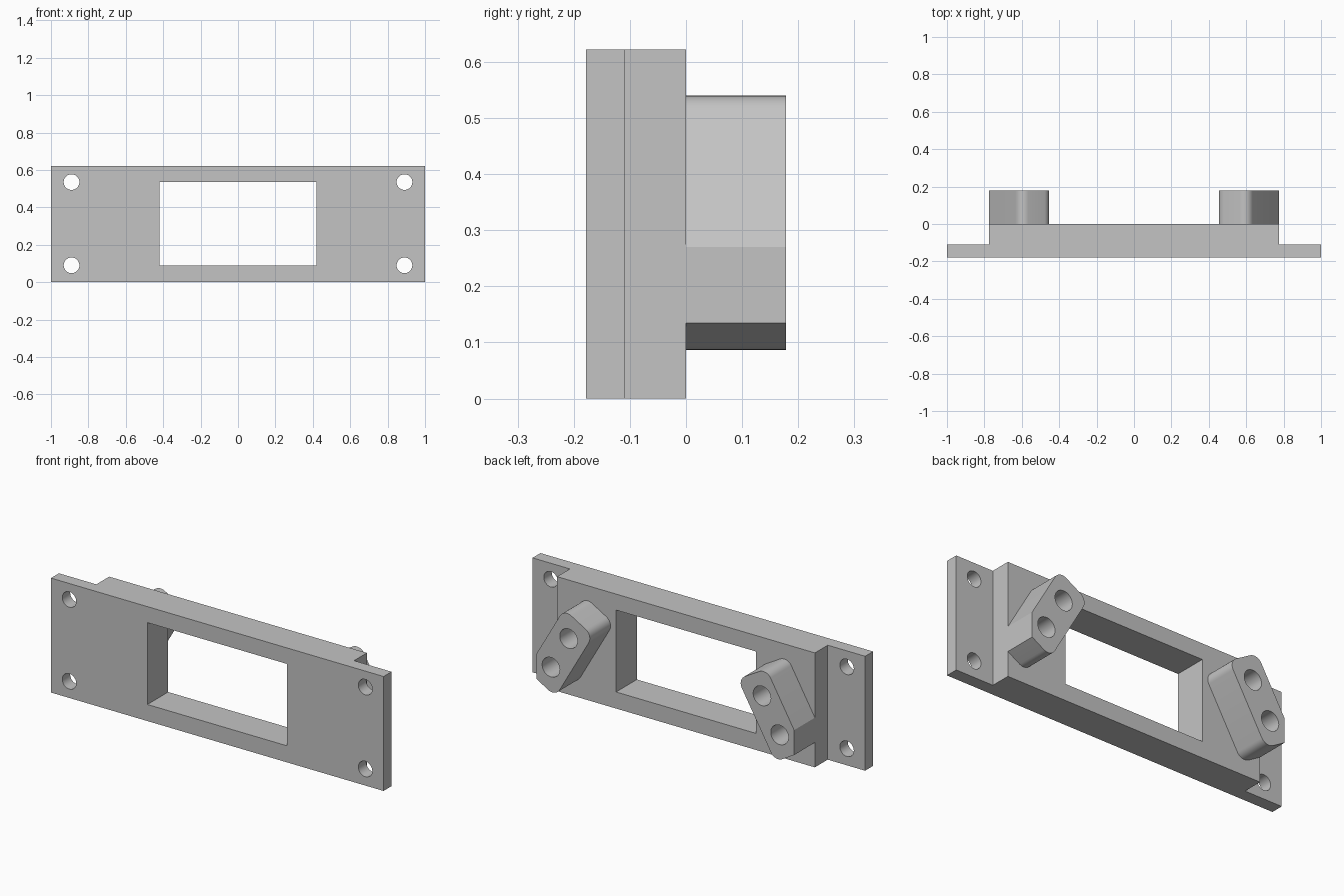
import bpy, bmesh, math
from mathutils import Vector

cube = bpy.data.objects.get("Cube")
if cube:
    bpy.data.objects.remove(cube, do_unlink=True)

grey = bpy.data.materials.new("plain grey")
grey.use_nodes = True
colour = (0.55, 0.55, 0.55, 1)
grey.diffuse_color = colour
grey.node_tree.nodes["Principled BSDF"].inputs["Base Color"].default_value = colour

HEIGHT = 0.622
FRONT, STEP, BACK = -0.178, -0.11, 0.178
SHOULDER = 0.775


def prism(name, points, sweep):
    """Extrude a closed outline of 3D points along a vector."""
    bm = bmesh.new()
    face = bm.faces.new([bm.verts.new(p) for p in points])
    result = bmesh.ops.extrude_face_region(bm, geom=[face])
    moved = [g for g in result["geom"] if isinstance(g, bmesh.types.BMVert)]
    bmesh.ops.translate(bm, verts=moved, vec=sweep)
    bmesh.ops.recalc_face_normals(bm, faces=bm.faces)
    mesh = bpy.data.meshes.new(name)
    bm.to_mesh(mesh)
    bm.free()
    mesh.materials.append(grey)
    obj = bpy.data.objects.new(name, mesh)
    bpy.context.collection.objects.link(obj)
    return obj


def arc(cx, cy, r, start, end, steps):
    return [(cx + r * math.cos(math.radians(start + (end - start) * i / steps)),
             cy + r * math.sin(math.radians(start + (end - start) * i / steps)))
            for i in range(steps + 1)]


def cut(target, outline, y0, y1):
    """Cut an x-z outline through the target along y."""
    cutter = prism("cutter", [(x, y0, z) for x, z in outline], (0, y1 - y0, 0))
    cutter.hide_render = True
    mod = target.modifiers.new("cut", "BOOLEAN")
    mod.operation = "DIFFERENCE"
    mod.solver = "EXACT"
    mod.object = cutter
    bpy.context.view_layer.objects.active = target
    bpy.ops.object.modifier_apply(modifier=mod.name)
    bpy.data.objects.remove(cutter, do_unlink=True)


def hole(target, x, z, r, y0, y1):
    cut(target, arc(x, z, r, 0, 360, 40)[:-1], y0, y1)


def soften(obj):
    bpy.ops.object.select_all(action="DESELECT")
    obj.select_set(True)
    bpy.context.view_layer.objects.active = obj
    bpy.ops.object.shade_smooth_by_angle(angle=math.radians(25))


# Stepped mounting plate: thin flanges at both ends of a thick middle
half = [(1, FRONT), (1, STEP), (SHOULDER, STEP), (SHOULDER, 0)]
outline = half + [(-x, y) for x, y in reversed(half)]
plate = prism("mounting_plate", [(x, y, 0) for x, y in outline], (0, 0, HEIGHT))

# Window and corner screw holes
cut(plate, [(-0.42, 0.09), (0.42, 0.09), (0.42, 0.535), (-0.42, 0.535)], -0.5, 0.5)
for sx in (-1, 1):
    for z in (0.09, 0.535):
        hole(plate, sx * 0.89, z, 0.042, -0.5, 0.5)
soften(plate)

# Tilted bosses: u runs across the boss, v along it
TILT = math.radians(30)
U = Vector((math.cos(TILT), math.sin(TILT)))
V = Vector((-math.sin(TILT), math.cos(TILT)))
u0, u1, v0, v1, R = 0.606, 0.806, -0.271, 0.179, 0.05

rounded = (arc(u1 - R, v1 - R, R, 0, 90, 10)
           + arc(u0 + R, v1 - R, R, 90, 180, 10)
           + arc(u0 + R, v0 + R, R, 180, 270, 10))
profile = [U * u + V * v for u, v in rounded]
# Outer lower corner trimmed flush with the shoulder
profile += [Vector((SHOULDER, 0.135)), Vector((SHOULDER, 0.27))]

for side, sx in (("left", 1), ("right", -1)):
    boss = prism(side + "_boss", [(sx * p.x, 0, p.y) for p in profile], (0, BACK, 0))
    for offset in (-0.106, 0.106):
        c = U * (u0 + u1) / 2 + V * ((v0 + v1) / 2 + offset)
        hole(boss, sx * c.x, c.y, 0.053, -0.1, 0.3)
    soften(boss)
